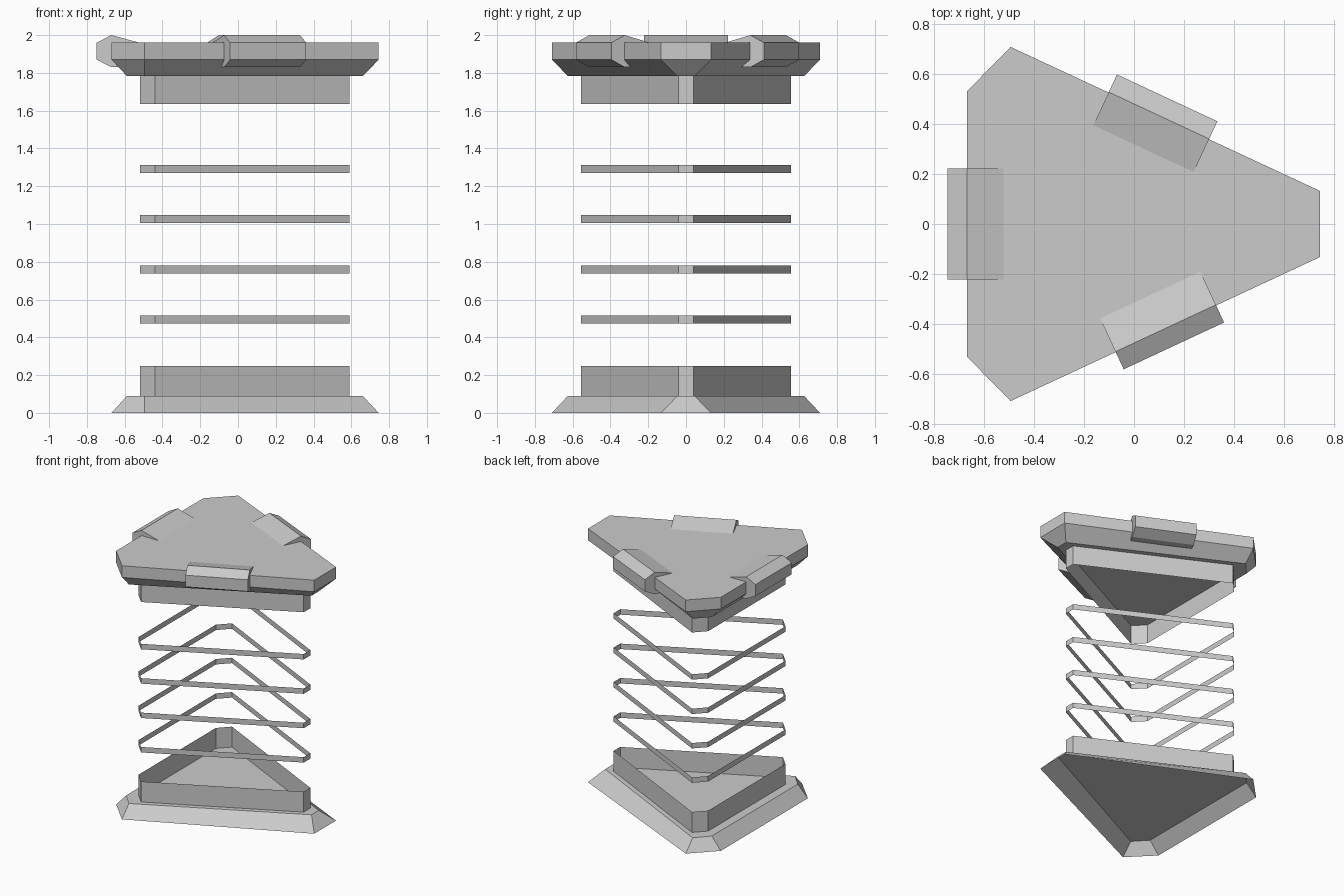
import bpy, bmesh, math
from mathutils import Vector

if "Cube" in bpy.data.objects:
    bpy.data.objects.remove(bpy.data.objects["Cube"])

grey = bpy.data.materials.new("plain grey")
grey.diffuse_color = (0.6, 0.6, 0.6, 1)
grey.use_nodes = True
grey.node_tree.nodes["Principled BSDF"].inputs["Base Color"].default_value = grey.diffuse_color


def hexagon(half):
    """Chamfered triangle: three points on the +y side, mirrored to -y."""
    return half + [(x, -y) for x, y in reversed(half)]


OUTER = hexagon([(0.745, 0.133), (-0.495, 0.71), (-0.67, 0.532)])
INSET = hexagon([(0.66, 0.045), (-0.495, 0.625), (-0.588, 0.525)])
RING = hexagon([(0.59, 0.04), (-0.44, 0.555), (-0.52, 0.472)])


def finish(bm, name):
    me = bpy.data.meshes.new(name)
    bm.to_mesh(me)
    bm.free()
    me.materials.append(grey)
    ob = bpy.data.objects.new(name, me)
    bpy.context.collection.objects.link(ob)
    return ob


def loft(name, sections, cap_bottom=False, cap_top=False):
    """Skin a stack of (outline, z) sections, optionally closing the ends."""
    bm = bmesh.new()
    loops = [[bm.verts.new((x, y, z)) for x, y in pts] for pts, z in sections]
    for lo, hi in zip(loops, loops[1:]):
        for i in range(len(lo)):
            j = (i + 1) % len(lo)
            bm.faces.new((lo[i], lo[j], hi[j], hi[i]))
    if cap_bottom:
        bm.faces.new(loops[0][::-1])
    if cap_top:
        bm.faces.new(loops[-1])
    return finish(bm, name)


# Base: open-bottomed sloping skirt with a floor, and a thin wall on it
loft("base_skirt", [(OUTER, 0), (INSET, 0.09)], cap_top=True)
loft("base_wall", [(RING, 0.09), (RING, 0.248)])

# Four thin floating bands
for i in range(4):
    z = 0.473 + i * 0.2657
    loft(f"band_{i + 1}", [(RING, z), (RING, z + 0.042)])

# Top: open wall hanging under a solid bevelled cap
loft("top_wall", [(RING, 1.635), (RING, 1.783)])
loft("top_cap", [(INSET, 1.783), (OUTER, 1.87), (OUTER, 1.96)], True, True)

# Clips: one faceted profile (outward distance, z) over each long cap edge
CLIP = [(-0.165, 1.955), (-0.07, 1.83), (0, 1.83),
        (0.078, 1.87), (0.078, 1.96), (0, 2.0)]


def clip(name, centre, angle, half_width=0.222):
    out = Vector((math.cos(angle), math.sin(angle), 0))
    side = Vector((-out.y, out.x, 0))
    bm = bmesh.new()
    ends = []
    for s in (-half_width, half_width):
        ends.append([bm.verts.new(Vector((*centre, z)) + out * d + side * s)
                     for d, z in CLIP])
    n = len(CLIP)
    for i in range(n):
        j = (i + 1) % n
        bm.faces.new((ends[0][i], ends[0][j], ends[1][j], ends[1][i]))
    bm.faces.new(ends[0])
    bm.faces.new(ends[1][::-1])
    bmesh.ops.recalc_face_normals(bm, faces=bm.faces)
    finish(bm, name)


clip("left_clip", (-0.67, 0), math.pi)
clip("front_clip", (0.127, -0.418), math.radians(-65))
clip("back_clip", (0.1, 0.435), math.radians(65))
